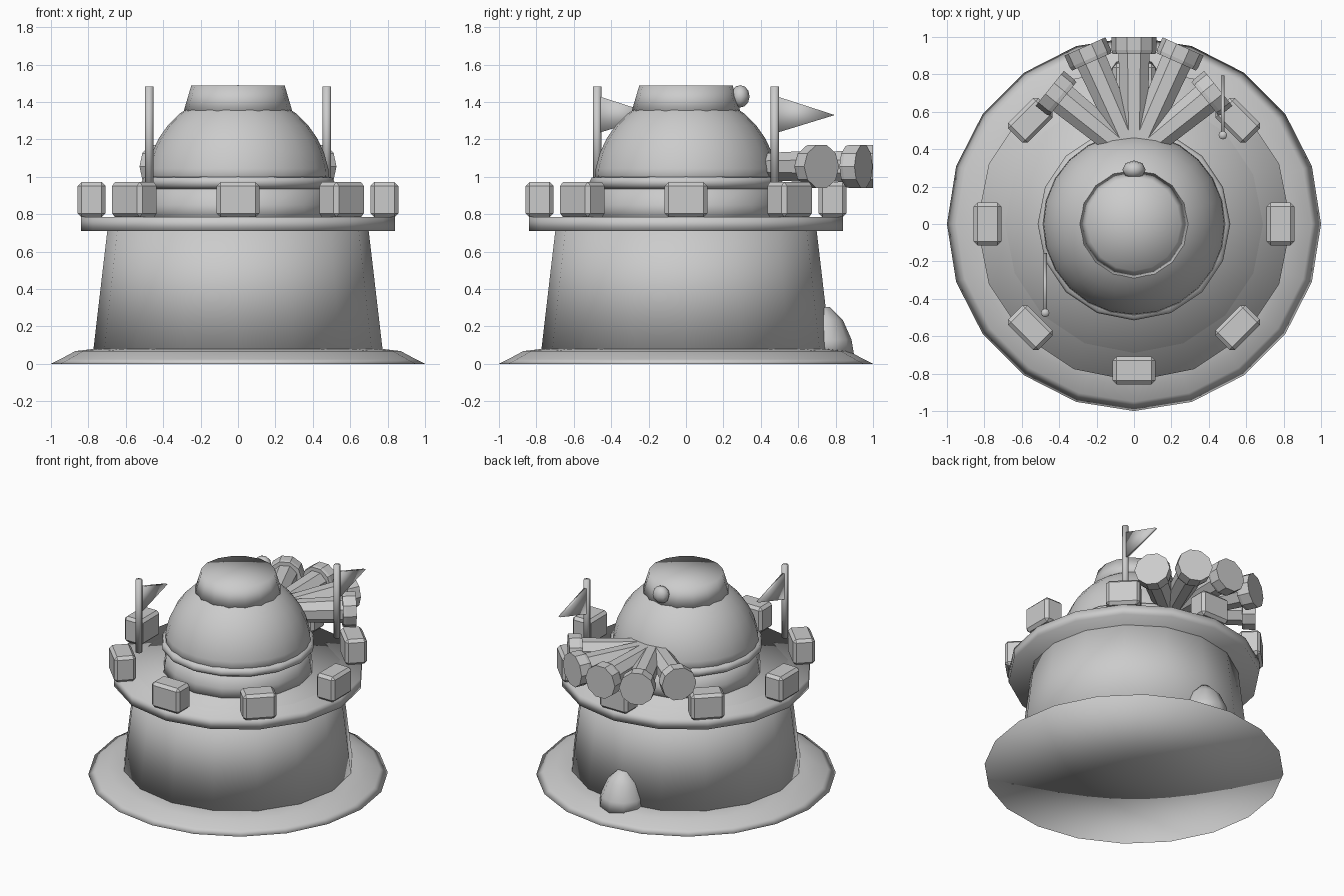
import bpy, bmesh, math
from mathutils import Matrix, Vector

if "Cube" in bpy.data.objects:
    bpy.data.objects.remove(bpy.data.objects["Cube"])

stone = bpy.data.materials.new("plain_grey")
stone.diffuse_color = (0.6, 0.6, 0.6, 1)
stone.use_nodes = True
stone.node_tree.nodes["Principled BSDF"].inputs["Base Color"].default_value = stone.diffuse_color


def finish(name, bm, smooth):
    bmesh.ops.recalc_face_normals(bm, faces=bm.faces)
    me = bpy.data.meshes.new(name)
    bm.to_mesh(me)
    bm.free()
    for p in me.polygons:
        p.use_smooth = smooth
    me.materials.append(stone)
    ob = bpy.data.objects.new(name, me)
    bpy.context.collection.objects.link(ob)
    return ob


def lathe(name, profile, sides, smooth=True, matrix=None, turn=0.0):
    """Spin (radius, height) points about z; both ends are closed to a centre point."""
    bm = bmesh.new()
    rings = [[bm.verts.new((r * math.cos(turn + math.tau * i / sides),
                            r * math.sin(turn + math.tau * i / sides), z))
              for i in range(sides)] for r, z in profile]
    for a, b in zip(rings, rings[1:]):
        for i in range(sides):
            j = (i + 1) % sides
            bm.faces.new((a[i], a[j], b[j], b[i]))
    for ring, z in ((rings[0], profile[0][1]), (rings[-1], profile[-1][1])):
        centre = bm.verts.new((0, 0, z))
        for i in range(sides):
            bm.faces.new((ring[i], ring[(i + 1) % sides], centre))
    if matrix:
        bm.transform(matrix)
    return finish(name, bm, smooth)


def ball(name, centre, size, u, v):
    bm = bmesh.new()
    bmesh.ops.create_uvsphere(bm, u_segments=u, v_segments=v, radius=1)
    bm.transform(Matrix.Translation(centre) @ Matrix.Diagonal((*size, 1)))
    return finish(name, bm, True)


# Ground skirt, tapered tower and overhanging deck
lathe("ground_skirt", [(1, 0), (0.95, 0.025), (0.87, 0.068), (0.77, 0.08)], 20)
lathe("tower_wall", [(0.775, 0.06), (0.69, 0.786)], 16)
lathe("deck", [(0.84, 0.71), (0.84, 0.785)], 16)

# Neck with a raised collar, dome and cap
lathe("neck", [(0.505, 0.78), (0.495, 0.85), (0.475, 0.96)], 16)
lathe("collar", [(0.48, 0.935), (0.51, 0.95), (0.515, 0.975), (0.505, 0.995), (0.47, 1.005)], 16)
dome = [(0.49 * math.cos(a), 0.96 + 0.49 * math.sin(a))
        for a in (math.radians(d) for d in range(0, 81, 10))]
lathe("dome", dome, 24)
lathe("cap", [(0.295, 1.335), (0.25, 1.487)], 16)

# Round lamp behind the cap, and half-buried rounded hatch at the tower foot
ball("cap_lamp", (0, 0.29, 1.43), (0.062, 0.05, 0.06), 8, 6)
lathe("foot_hatch", [(0.165, 0.05), (0.152, 0.13), (0.105, 0.235), (0.035, 0.305)], 10,
      True, Matrix.Translation((0, 0.733, 0)), math.pi / 10)

# Eight bevelled battlement blocks around the deck
for i in range(8):
    bm = bmesh.new()
    bmesh.ops.create_cube(bm, size=1)
    bm.transform(Matrix.Diagonal((0.148, 0.228, 0.187, 1)))
    bmesh.ops.bevel(bm, geom=bm.edges[:], offset=0.02, segments=1, affect='EDGES')
    bm.transform(Matrix.Rotation(math.tau * i / 8, 4, 'Z')
                 @ Matrix.Translation((0.783, 0, 0.878)))
    finish("battlement_block", bm, False)

# Fan of five guns with wider muzzles
for deg, length in ((0, 0.64), (24, 0.645), (-24, 0.645), (51, 0.58), (-51, 0.58)):
    aim = (Matrix.Translation((0, 0.36, 1.055)) @ Matrix.Rotation(math.radians(deg), 4, 'Z')
           @ Matrix.Rotation(-math.pi / 2, 4, 'X'))
    lathe("gun_barrel", [(0.073, 0), (0.09, length - 0.08)], 8, False, aim, math.pi / 8)
    lathe("gun_muzzle", [(0.115, length - 0.09), (0.12, length - 0.07), (0.12, length)],
          10, False, aim)

# Two flagpoles with tapering pennants that point to the back
for s in (1, -1):
    spot = Vector((0.475 * s, 0.475 * s, 0))
    lathe("flagpole", [(0.023, 0.95), (0.023, 1.483)], 8, True, Matrix.Translation(spot))
    bm = bmesh.new()
    sides = [[bm.verts.new(spot + Vector((x, y, z))) for y, z in
              ((0.01, 1.235), (0.32, 1.33), (0.01, 1.43))] for x in (-0.01, 0.01)]
    bm.faces.new(sides[0])
    bm.faces.new(sides[1])
    for i in range(3):
        j = (i + 1) % 3
        bm.faces.new((sides[0][i], sides[0][j], sides[1][j], sides[1][i]))
    finish("pennant", bm, True)
